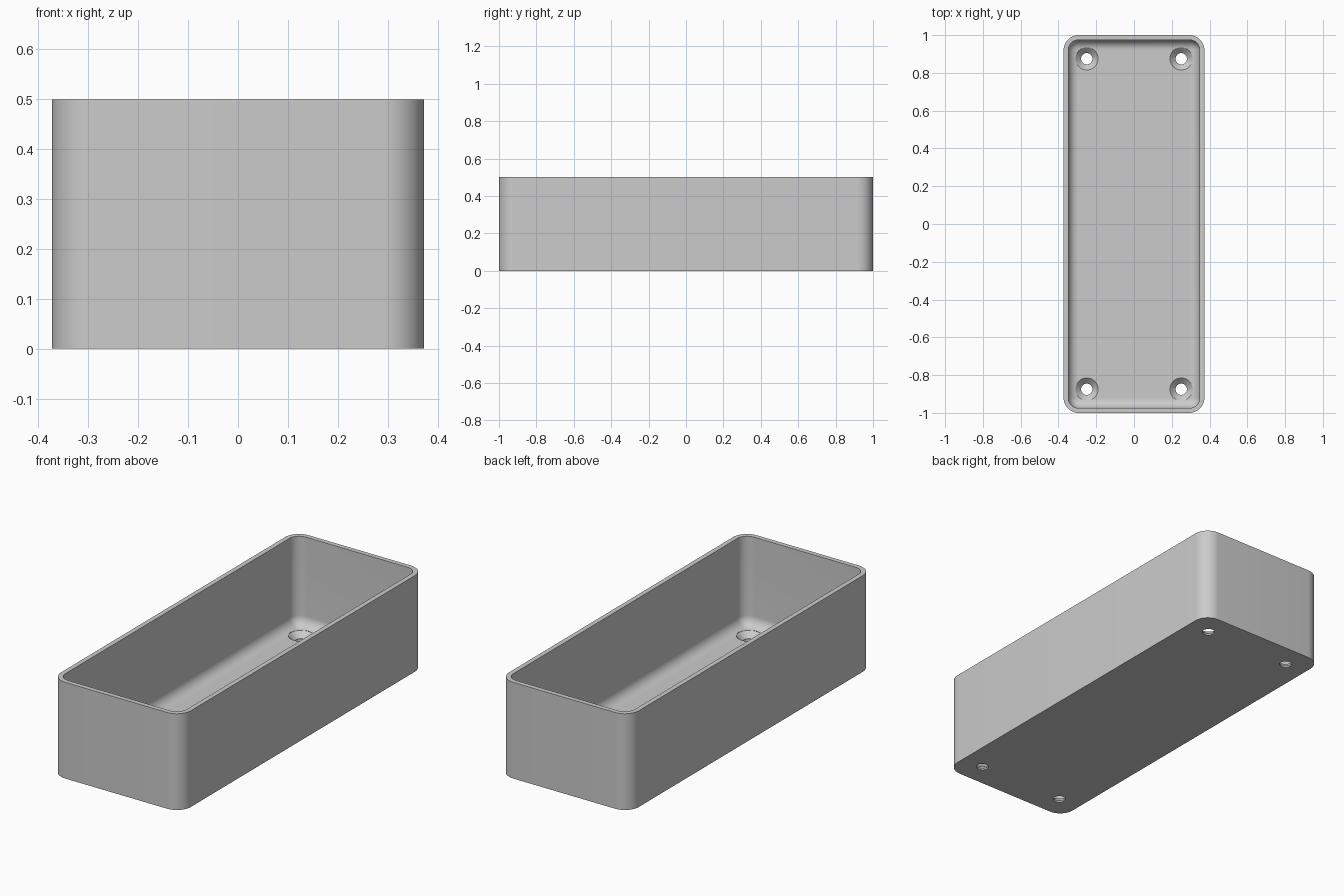
import bpy, bmesh
from math import sin, cos, pi

cube = bpy.data.objects.get("Cube")
if cube:
    bpy.data.objects.remove(cube, do_unlink=True)

HALF_X, HALF_Y, HEIGHT = 0.373, 1.0, 0.5
CORNER, WALL, FLOOR, FILLET = 0.08, 0.025, 0.037, 0.053
STEPS = 12

grey = bpy.data.materials.new("plain grey")
grey.use_nodes = True
colour = (0.6, 0.6, 0.6, 1)
grey.diffuse_color = colour
grey.node_tree.nodes["Principled BSDF"].inputs["Base Color"].default_value = colour


def make_object(name, bm):
    bmesh.ops.recalc_face_normals(bm, faces=bm.faces[:])
    mesh = bpy.data.meshes.new(name)
    bm.to_mesh(mesh)
    bm.free()
    mesh.materials.append(grey)
    obj = bpy.data.objects.new(name, mesh)
    bpy.context.collection.objects.link(obj)
    return obj


def rounded_ring(bm, inset, z):
    """Rounded rectangle of vertices, inset from the outer wall."""
    radius = CORNER - inset
    ring = []
    for quarter, (sx, sy) in enumerate([(1, 1), (-1, 1), (-1, -1), (1, -1)]):
        for i in range(STEPS + 1):
            a = (quarter + i / STEPS) * pi / 2
            ring.append(bm.verts.new((sx * (HALF_X - CORNER) + radius * cos(a),
                                      sy * (HALF_Y - CORNER) + radius * sin(a), z)))
    return ring


def loft(bm, rings):
    for low, high in zip(rings, rings[1:]):
        for i in range(len(low)):
            j = (i + 1) % len(low)
            bm.faces.new((low[i], low[j], high[j], high[i]))
    bm.faces.new(rings[0][::-1])
    bm.faces.new(rings[-1])


# Tray: outer wall, rim, inner wall, then the rounded edge down to the floor
profile = [(0, 0), (0, HEIGHT), (WALL, HEIGHT)]
for i in range(STEPS + 1):
    a = i / STEPS * pi / 2
    profile.append((WALL + FILLET * (1 - cos(a)), FLOOR + FILLET * (1 - sin(a))))
bm = bmesh.new()
loft(bm, [rounded_ring(bm, inset, z) for inset, z in profile])
tray = make_object("tray", bm)

# Countersunk screw holes, one near each corner
hole_profile = [(0.03, -0.05), (0.03, 0.008), (0.06, FLOOR), (0.06, 0.1)]
SIDES = 40
bm = bmesh.new()
for x in (-0.25, 0.25):
    for y in (-0.875, 0.875):
        loft(bm, [[bm.verts.new((x + r * cos(2 * pi * k / SIDES),
                                 y + r * sin(2 * pi * k / SIDES), z))
                   for k in range(SIDES)] for r, z in hole_profile])
cutter = make_object("screw_hole_cutter", bm)
cutter.hide_render = True
cutter.hide_set(True)

cut = tray.modifiers.new("screw holes", "BOOLEAN")
cut.operation = "DIFFERENCE"
cut.solver = "EXACT"
cut.object = cutter

# Apply the cut, then smooth the curved faces
bpy.context.view_layer.objects.active = tray
tray.select_set(True)
bpy.ops.object.modifier_apply(modifier=cut.name)
bpy.data.objects.remove(cutter, do_unlink=True)
bpy.ops.object.shade_smooth_by_angle(angle=pi / 6)
